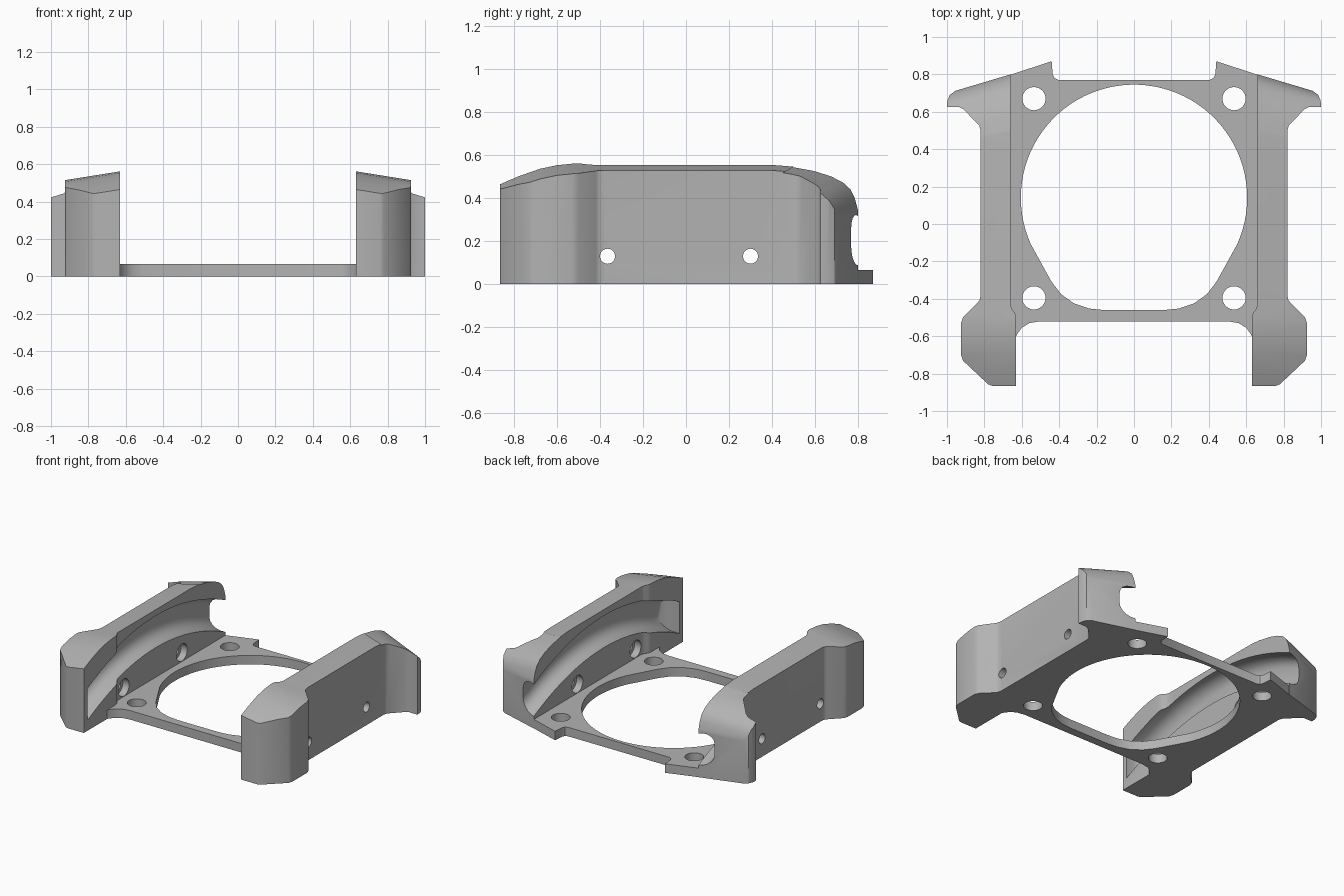
import bpy, bmesh, math

if "Cube" in bpy.data.objects:
    bpy.data.objects.remove(bpy.data.objects["Cube"], do_unlink=True)

grey = bpy.data.materials.new("mid grey")
grey.use_nodes = True
COLOUR = (0.45, 0.45, 0.45, 1)
grey.diffuse_color = COLOUR
grey.node_tree.nodes["Principled BSDF"].inputs["Base Color"].default_value = COLOUR


def loft(name, rings):
    """Closed solid skinned through rings of equal length."""
    bm = bmesh.new()
    layers = [[bm.verts.new(p) for p in ring] for ring in rings]
    n = len(layers[0])
    bm.faces.new(layers[0])
    bm.faces.new(layers[-1])
    for a, b in zip(layers, layers[1:]):
        for i in range(n):
            j = (i + 1) % n
            bm.faces.new((a[i], a[j], b[j], b[i]))
    bmesh.ops.recalc_face_normals(bm, faces=bm.faces)
    mesh = bpy.data.meshes.new(name)
    bm.to_mesh(mesh)
    bm.free()
    mesh.materials.append(grey)
    obj = bpy.data.objects.new(name, mesh)
    bpy.context.collection.objects.link(obj)
    return obj


def slab(name, outline, z0, z1):
    return loft(name, [[(x, y, z) for x, y in outline] for z in (z0, z1)])


def circle(r, cu, cv, n=32):
    return [(cu + r * math.cos(math.tau * i / n), cv + r * math.sin(math.tau * i / n))
            for i in range(n)]


def bake(obj):
    """Apply every modifier on the object."""
    bpy.context.view_layer.update()
    dg = bpy.context.evaluated_depsgraph_get()
    mesh = bpy.data.meshes.new_from_object(obj.evaluated_get(dg))
    obj.modifiers.clear()
    obj.data = mesh


def boolean(obj, tool, operation="DIFFERENCE"):
    mod = obj.modifiers.new("cut", "BOOLEAN")
    mod.object, mod.operation, mod.solver = tool, operation, "EXACT"
    bake(obj)
    bpy.data.objects.remove(tool, do_unlink=True)


def both_sides(half):
    return half + [(-x, y) for x, y in reversed(half)]


# Base plate outline, with two slanted tabs at the back
plate_half = [(0.5, -0.52), (0.56, -0.53), (0.6, -0.555), (0.625, -0.59), (0.635, -0.61),
              (0.665, -0.61), (0.665, 0.797), (0.44, 0.87), (0.435, 0.8), (0.425, 0.78),
              (0.405, 0.77)]
plate = slab("base_plate", both_sides(plate_half), 0, 0.065)

# Large opening: round at the back, tapered at the front
arc = [(0.605 * math.cos(math.radians(a)), 0.14 + 0.605 * math.sin(math.radians(a)))
       for a in range(-24, 90, 4)]
opening_half = [(0.16, -0.46), (0.24, -0.452), (0.32, -0.425), (0.39, -0.375),
                (0.44, -0.31), (0.49, -0.22)] + arc
boolean(plate, slab("opening_cutter", both_sides(opening_half), -0.1, 0.2))

# Vertical screw holes
for x in (-0.535, 0.535):
    for y in (-0.395, 0.67):
        boolean(plate, slab("hole_cutter", circle(0.062, x, y), -0.1, 0.2))

# Side wall plan: chamfered front block, thin middle, flared back
plan = [(0.63, -0.865), (0.76, -0.865), (0.78, -0.857), (0.915, -0.73), (0.925, -0.7),
        (0.925, -0.53), (0.915, -0.5), (0.835, -0.42), (0.825, -0.405), (0.82, -0.38),
        (0.82, 0.5), (0.827, 0.525), (0.91, 0.612), (0.935, 0.625), (1.0, 0.625),
        (0.998, 0.66), (0.985, 0.69), (0.955, 0.712), (0.66, 0.8), (0.66, -0.43),
        (0.653, -0.455), (0.637, -0.475), (0.63, -0.5)]
wall = slab("side_wall", plan, 0, 0.8)

# Domed top that falls away outward and follows the slanted back
profile = [(-1, -0.1), (-1, 0.4), (-0.865, 0.463), (-0.78, 0.5), (-0.68, 0.535), (-0.6, 0.552),
           (-0.52, 0.56), (-0.4, 0.558), (0.4, 0.558), (0.5, 0.548), (0.6, 0.53),
           (0.68, 0.505), (0.735, 0.477), (0.77, 0.445), (0.79, 0.405), (0.805, 0.35),
           (0.83, 0.2), (0.83, -0.1)]
crown_rings = []
for x in (0.55, 1.1):
    dx = x - 0.64
    crown_rings.append([(x, y - (0.29 * dx if y > 0.45 else 0),
                         z - (0.16 * dx if z > 0 else 0)) for y, z in profile])
boolean(wall, loft("crown_cutter", crown_rings), "INTERSECT")

# Arched channel in the inner face, open at the back
channel = []
for x, inset in ((0.5, 0), (0.69, 0), (0.72, 0.008), (0.745, 0.025), (0.762, 0.05), (0.768, 0.08)):
    start = -0.825 + inset
    ys = [start + (1.0 - start) * i / 24 for i in range(25)]
    lower = [(x, y, 0.28 - 0.3 * y * y + inset) for y in ys]
    upper = [(x, y, 0.51 - 0.3 * y * y - inset) for y in reversed(ys)]
    channel.append(lower + upper)
boolean(wall, loft("channel_cutter", channel))

# Sideways screw holes, recessed on the inside
for y in (-0.365, 0.3):
    for r, x0, x1 in ((0.035, 0.5, 1.1), (0.062, 0.5, 0.71)):
        ring = circle(r, y, 0.13)
        boolean(wall, loft("screw_cutter", [[(x, u, v) for u, v in ring] for x in (x0, x1)]))

mirror = wall.modifiers.new("mirror", "MIRROR")
mirror.use_mirror_merge = False
bake(wall)
wall.name = "side_walls"

for obj in (plate, wall):
    bpy.ops.object.select_all(action="DESELECT")
    obj.select_set(True)
    bpy.context.view_layer.objects.active = obj
    bpy.ops.object.shade_smooth_by_angle(angle=math.radians(30))
